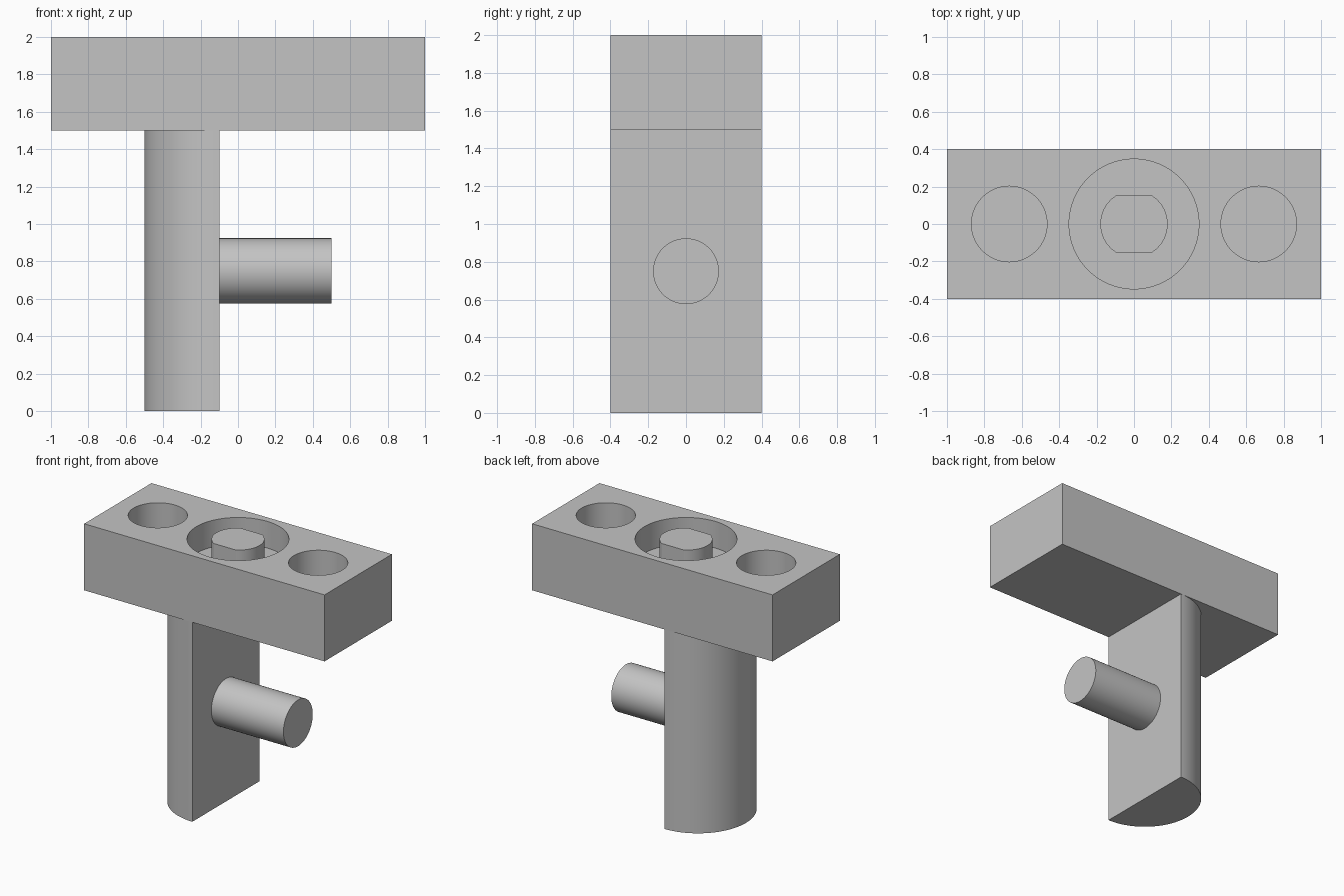
import bpy
import math
from mathutils import Matrix

cube = bpy.data.objects.get("Cube")
if cube:
    bpy.data.objects.remove(cube, do_unlink=True)

# Single plain colour
grey = bpy.data.materials.new("plain_grey")
grey.use_nodes = True
colour = (0.55, 0.55, 0.55, 1)
grey.diffuse_color = colour
grey.node_tree.nodes["Principled BSDF"].inputs["Base Color"].default_value = colour


def arc(radius, start, end, steps, cx=0):
    """Points along an arc, both ends included."""
    angles = [start + (end - start) * i / steps for i in range(steps + 1)]
    return [(cx + radius * math.cos(a), radius * math.sin(a)) for a in angles]


def circle(radius, cx=0, steps=96):
    return arc(radius, 0, math.tau, steps, cx)[:-1]


def prism(name, outline, low, high, turn=None):
    """Extrude a counter-clockwise outline from low to high."""
    n = len(outline)
    verts = [(x, y, z) for z in (low, high) for x, y in outline]
    faces = [tuple(reversed(range(n))), tuple(range(n, 2 * n))]
    faces += [(i, (i + 1) % n, n + (i + 1) % n, n + i) for i in range(n)]
    mesh = bpy.data.meshes.new(name)
    mesh.from_pydata(verts, [], faces)
    if turn:
        mesh.transform(turn)
    mesh.materials.append(grey)
    obj = bpy.data.objects.new(name, mesh)
    bpy.context.collection.objects.link(obj)
    return obj


def smooth(obj):
    bpy.ops.object.select_all(action="DESELECT")
    obj.select_set(True)
    bpy.context.view_layer.objects.active = obj
    bpy.ops.object.shade_smooth_by_angle(angle=math.radians(30))


TOP, FLOOR = 2.0, 1.8

# Top block with three blind round pockets
block = prism("top_block", [(-1, -0.4), (1, -0.4), (1, 0.4), (-1, 0.4)], 1.5, TOP)
pockets = (("left_pocket", 0.667, 0.202), ("centre_pocket", 0, 0.347),
           ("right_pocket", -0.667, 0.202))
cutters = []
for name, x, radius in pockets:
    cutter = prism(name + "_cutter", circle(radius, x), FLOOR, TOP + 0.1)
    cutter.hide_render = True
    cut = block.modifiers.new(name, "BOOLEAN")
    cut.operation = "DIFFERENCE"
    cut.solver = "EXACT"
    cut.object = cutter
    cutters.append(cutter)

# Bake the cuts, then drop the cutters
bpy.context.view_layer.update()
depsgraph = bpy.context.evaluated_depsgraph_get()
baked = bpy.data.meshes.new_from_object(block.evaluated_get(depsgraph))
block.modifiers.clear()
block.data = baked
for cutter in cutters:
    bpy.data.objects.remove(cutter, do_unlink=True)

# Round boss with two flats, flush with the block top
flat = math.asin(0.154 / 0.18)
outline = arc(0.18, -flat, flat, 32) + arc(0.18, math.pi - flat, math.pi + flat, 32)
boss = prism("centre_boss", outline, FLOOR, TOP)

# Half-round stem, flat side facing +x
stem = prism("stem", arc(0.4, math.pi / 2, math.pi * 1.5, 64, -0.1), 0, 1.5)

# Side peg, turned to point along +x
turn = Matrix.Translation((0, 0, 0.75)) @ Matrix.Rotation(math.pi / 2, 4, "Y")
peg = prism("side_peg", circle(0.174), -0.1, 0.5, turn)

for obj in (block, boss, stem, peg):
    smooth(obj)
